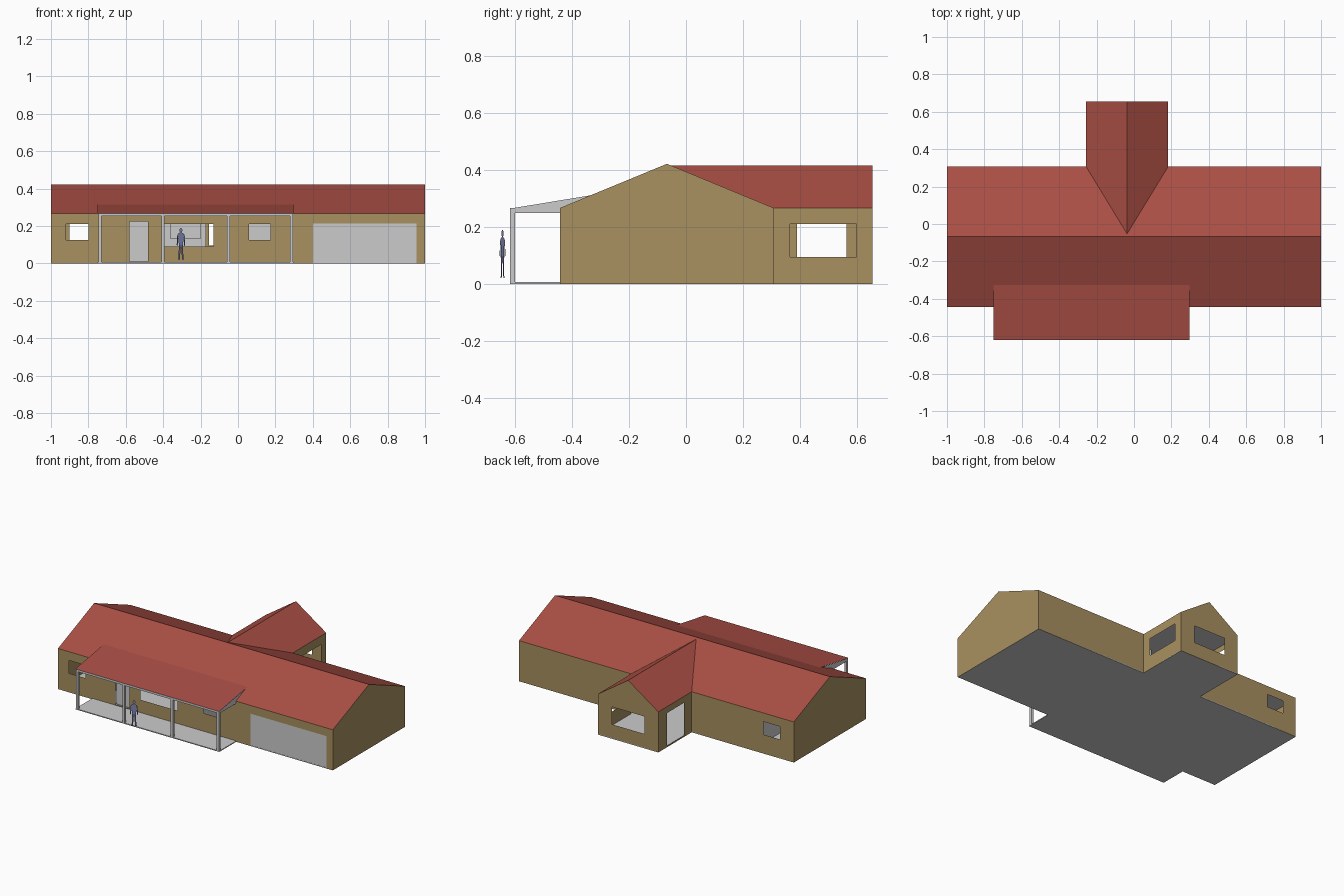
import bpy, bmesh, math

if "Cube" in bpy.data.objects:
    bpy.data.objects.remove(bpy.data.objects["Cube"])


def material(name, rgb):
    m = bpy.data.materials.new(name)
    m.diffuse_color = (*rgb, 1)
    m.use_nodes = True
    m.node_tree.nodes["Principled BSDF"].inputs["Base Color"].default_value = m.diffuse_color
    return m


BROWN = material("wall_tan", (0.393, 0.278, 0.117))
RED = material("roof_red", (0.395, 0.077, 0.058))
BLUE = material("shirt_blue", (0.20, 0.23, 0.42))
NAVY = material("trouser_navy", (0.12, 0.13, 0.25))
SKIN = material("skin", (0.25, 0.25, 0.42))


def mesh(name, faces, mat=None):
    """Build flat faces from lists of corner points, welding shared corners."""
    bm = bmesh.new()
    for f in faces:
        bm.faces.new([bm.verts.new(p) for p in f])
    bmesh.ops.remove_doubles(bm, verts=bm.verts, dist=1e-5)
    bmesh.ops.recalc_face_normals(bm, faces=bm.faces)
    me = bpy.data.meshes.new(name)
    bm.to_mesh(me)
    bm.free()
    if mat:
        me.materials.append(mat)
    ob = bpy.data.objects.new(name, me)
    bpy.context.collection.objects.link(ob)
    return ob


def box(name, x, y, z, mat=None):
    """Box from (min, max) ranges."""
    def side(axis, v):
        r = [x, y, z]
        a, b = [i for i in range(3) if i != axis]
        out = []
        for i, j in ((0, 0), (1, 0), (1, 1), (0, 1)):
            p = [0, 0, 0]
            p[axis], p[a], p[b] = v, r[a][i], r[b][j]
            out.append(p)
        return out
    return mesh(name, [side(k, v) for k in range(3) for v in (x, y, z)[k]], mat)


def wall(name, axis, pos, u, holes=(), mat=BROWN, z=(0, 0.267)):
    """Upright sheet across axis at pos; holes are (u0, u1, z0, z1)."""
    us = sorted({*u, *[h[i] for h in holes for i in (0, 1)]})
    zs = sorted({*z, *[h[i] for h in holes for i in (2, 3)]})
    faces = []
    for a, b in zip(us, us[1:]):
        for c, d in zip(zs, zs[1:]):
            mu, mz = (a + b) / 2, (c + d) / 2
            if any(h[0] < mu < h[1] and h[2] < mz < h[3] for h in holes):
                continue
            pts = ((a, c), (b, c), (b, d), (a, d))
            faces.append([(pos, p, q) if axis == 'x' else (p, pos, q) for p, q in pts])
    return mesh(name, faces, mat)


F, B, W = -0.443, 0.308, 0.655        # front wall, back wall, wing end
E, RY, RZ = 0.267, -0.067, 0.422      # eave, ridge position, ridge height
WL, WR, WX, WZ = -0.257, 0.183, -0.037, 0.416   # wing sides and ridge

# Outer walls with window and door openings
wall("front_wall", 'y', F, (-1, 1), [(-0.92, -0.80, 0.125, 0.21), (-0.58, -0.48, 0.01, 0.225),
     (-0.40, -0.13, 0.09, 0.21), (0.06, 0.175, 0.125, 0.21), (0.40, 0.955, 0, 0.213)])
wall("back_wall_left", 'y', B, (-1, WL), [(-0.90, -0.78, 0.125, 0.21)])
wall("back_wall_right", 'y', B, (WR, 1))
wall("wing_back_wall", 'y', W, (WL, WR), [(-0.155, 0.08, 0.095, 0.21)])
wall("wing_left_wall", 'x', WL, (B, W), [(0.39, 0.565, 0.01, 0.225)])
wall("wing_right_wall", 'x', WR, (B, W), [(0.365, 0.60, 0.095, 0.21)])
for side, x in (("left", -1), ("right", 1)):
    mesh(side + "_gable", [[(x, F, 0), (x, B, 0), (x, B, E), (x, RY, RZ), (x, F, E)]], BROWN)
mesh("wing_gable", [[(WL, W, E), (WR, W, E), (WX, W, WZ)]], BROWN)

# Doors
wall("garage_door", 'y', F + 0.001, (0.40, 0.955), mat=None, z=(0, 0.213))
wall("front_door", 'y', F + 0.01, (-0.58, -0.48), mat=None, z=(0.01, 0.225))

# Roofs
mesh("main_roof", [[(-1, F, E), (1, F, E), (1, RY, RZ), (-1, RY, RZ)],
                   [(-1, B, E), (1, B, E), (1, RY, RZ), (-1, RY, RZ)]], RED)
mesh("wing_roof", [[(x, B, E), (x, W, E), (WX, W, WZ), (WX, -0.053, WZ)] for x in (WL, WR)], RED)

# Floor slabs and ceilings
box("main_floor", (-1, 1), (F, B), (0, 0.005))
box("wing_floor", (WL, WR), (B, W), (0, 0.005))
box("porch_floor", (-0.75, 0.297), (-0.618, F), (0, 0.006))
for n, x, y in (("main", (-1, 1), (F, B)), ("wing", (WL, WR), (B, W))):
    mesh(n + "_ceiling", [[(x[0], y[0], 0.262), (x[1], y[0], 0.262),
                           (x[1], y[1], 0.262), (x[0], y[1], 0.262)]])

# Inner partitions
for name, axis, pos, u in (("garage_partition", 'x', 0.35, (F, B)),
                           ("room_partition", 'x', -0.70, (F, B)),
                           ("middle_partition", 'x', 0.03, (F, 0.20)),
                           ("rear_partition", 'y', 0.20, (-0.70, -0.17)),
                           ("side_partition", 'y', 0.20, (0.03, 0.35))):
    wall(name, axis, pos, u, mat=None, z=(0, 0.262))
box("wall_cabinet", (-0.36, -0.20), (0.18, 0.20), (0.13, 0.25))

# Porch roof, side infills, beam and posts
PX = (-0.75, 0.297)
mesh("porch_roof", [[(PX[0], -0.62, 0.267), (PX[1], -0.62, 0.267),
                     (PX[1], -0.325, 0.316), (PX[0], -0.325, 0.316)]], RED)
for side, x in (("left", -0.747), ("right", 0.294)):
    mesh(side + "_porch_infill", [[(x, -0.617, 0.25), (x, F, 0.25), (x, F, E),
                                   (x, -0.325, 0.313), (x, -0.617, 0.265)]])
box("porch_beam", (-0.747, 0.294), (-0.618, -0.603), (0.252, 0.266))
for i, x in enumerate((-0.739, -0.40, -0.05, 0.286)):
    box(f"porch_post_{i + 1}", (x - 0.008, x + 0.008), (-0.618, -0.602), (0, 0.266))

# Flat cut-out figure in front of the porch, turned slightly to the right
CX, CY, TURN = -0.305, -0.645, math.radians(24)


def cutout(name, pts, mat, side=1):
    mesh(name, [[(CX + side * u * math.cos(TURN), CY + side * u * math.sin(TURN), z)
                 for u, z in pts]], mat)


cutout("figure_head", [(0.009 * math.cos(a * math.pi / 4), 0.177 + 0.013 * math.sin(a * math.pi / 4))
                       for a in range(8)], SKIN)
cutout("figure_torso", [(-0.012, 0.098), (0.012, 0.098), (0.017, 0.158), (0.005, 0.165),
                        (-0.005, 0.165), (-0.017, 0.158)], BLUE)
for side, s in (("left", -1), ("right", 1)):
    cutout(side + "_figure_arm", [(0.017, 0.158), (0.022, 0.148), (0.025, 0.10),
                                  (0.019, 0.092), (0.016, 0.13)], BLUE, s)
    cutout(side + "_figure_leg", [(0.0, 0.098), (0.012, 0.098), (0.014, 0.03), (0.018, 0.02),
                                  (0.007, 0.02)], NAVY, s)
